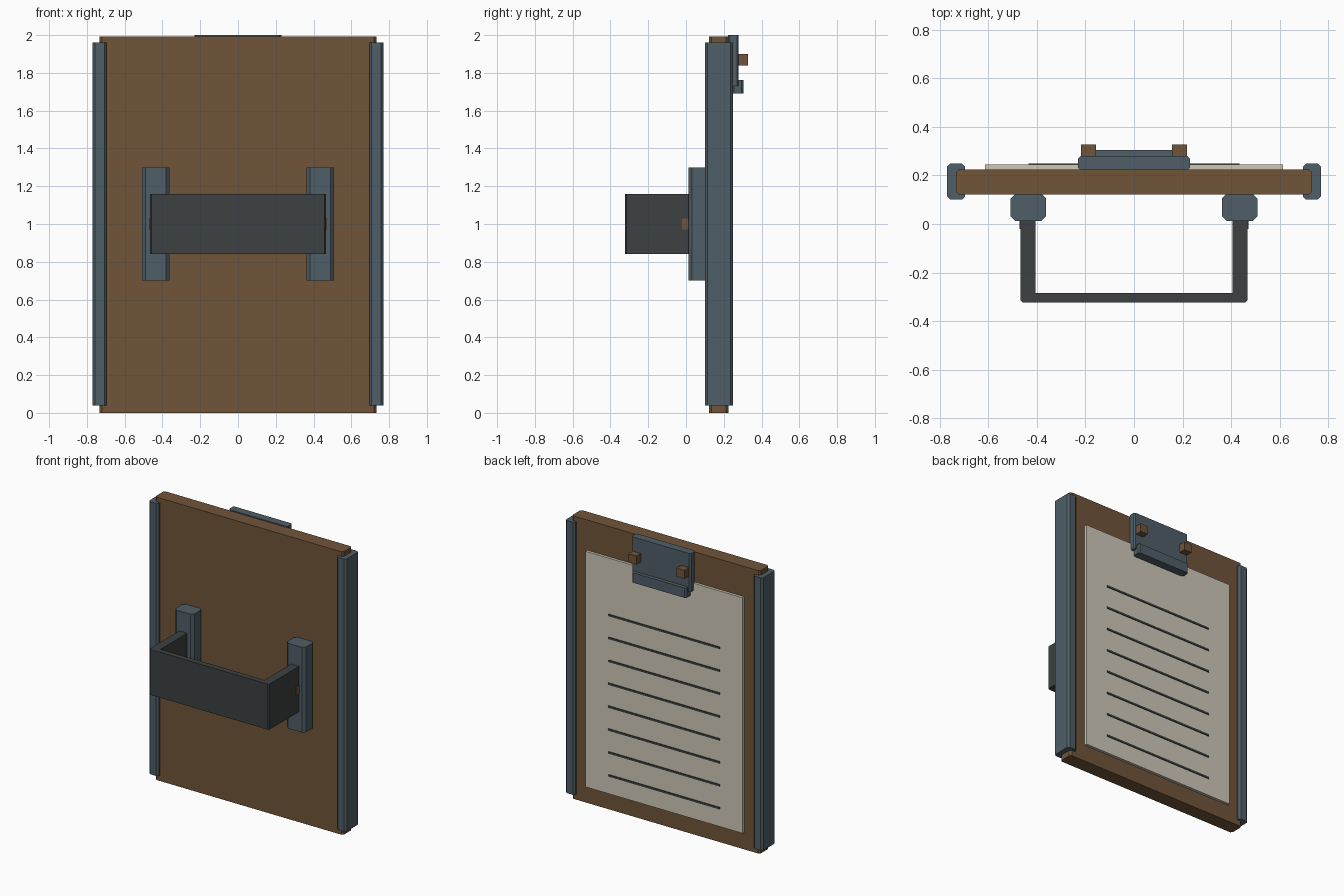
import bpy, bmesh

if "Cube" in bpy.data.objects:
    bpy.data.objects.remove(bpy.data.objects["Cube"])


def material(name, rgb):
    m = bpy.data.materials.new(name)
    m.diffuse_color = tuple((c / 255) ** 2.2 for c in rgb) + (1,)
    m.use_nodes = True
    m.node_tree.nodes["Principled BSDF"].inputs["Base Color"].default_value = m.diffuse_color
    return m


WOOD = material("brown wood", (112, 85, 60))
STEEL = material("blue grey metal", (80, 95, 103))
DARK = material("dark leather", (62, 67, 67))
PAPER = material("cream paper", (205, 199, 182))


def prism(name, outline, z0, z1, mat, chamfer=0.0, keep=()):
    """Extrude an xy outline upwards and chamfer its upright edges."""
    bm = bmesh.new()
    face = bm.faces.new([bm.verts.new((x, y, z0)) for x, y in outline])
    top = bmesh.ops.extrude_face_region(bm, geom=[face])["geom"]
    for v in top:
        if isinstance(v, bmesh.types.BMVert):
            v.co.z = z1
    if chamfer:
        upright = [e for e in bm.edges
                   if abs(e.verts[0].co.z - e.verts[1].co.z) > 1e-5
                   and not any(abs(e.verts[0].co.x - x) + abs(e.verts[0].co.y - y) < 1e-4
                               for x, y in keep)]
        bmesh.ops.bevel(bm, geom=upright, offset=chamfer, segments=1,
                        profile=0.5, affect='EDGES')
    bmesh.ops.recalc_face_normals(bm, faces=bm.faces)
    mesh = bpy.data.meshes.new(name)
    bm.to_mesh(mesh)
    bm.free()
    mesh.materials.append(mat)
    ob = bpy.data.objects.new(name, mesh)
    bpy.context.collection.objects.link(ob)
    return ob


def box(name, x0, x1, y0, y1, z0, z1, mat, chamfer=0.0):
    return prism(name, [(x0, y0), (x1, y0), (x1, y1), (x0, y1)], z0, z1, mat, chamfer)


# Board and side rails
box("board", -0.733, 0.733, 0.122, 0.225, 0, 1.993, WOOD, 0.012)
for side, s in (("left", -1), ("right", 1)):
    def pair(name, a, b, *rest):
        box(side + "_" + name, min(s * a, s * b), max(s * a, s * b), *rest)
    pair("rail", 0.695, 0.769, 0.10, 0.248, 0.04, 1.96, STEEL, 0.013)
    # Upright pad and peg where the strap joins
    pair("strap_pad", 0.362, 0.508, 0.013, 0.123, 0.70, 1.30, STEEL, 0.018)
    pair("strap_peg", 0.42, 0.471, -0.02, 0.02, 0.97, 1.03, WOOD)
    # Clip stud
    pair("clip_stud", 0.157, 0.218, 0.27, 0.328, 1.84, 1.90, WOOD)

# Arm strap, a square U in plan
inner = [(0.405, 0.02), (0.405, -0.283), (-0.405, -0.283), (-0.405, 0.02)]
prism("arm_strap", [(-0.467, 0.02), (-0.467, -0.323), (0.467, -0.323), (0.467, 0.02)] + inner,
      0.84, 1.16, DARK, 0.009, keep=inner + [(0.467, 0.02), (-0.467, 0.02)])

# Paper sheet with ruled lines
box("paper", -0.613, 0.613, 0.22, 0.244, 0.12, 1.78, PAPER)
for i in range(8):
    z = 0.25 + i * 0.1614
    box(f"ruled_line_{i + 1}", -0.434, 0.434, 0.242, 0.249, z - 0.007, z + 0.007, DARK)

# Clip plate and pressing lip
box("clip_plate", -0.23, 0.23, 0.222, 0.279, 1.73, 2.0, STEEL, 0.01)
box("clip_lip", -0.212, 0.212, 0.244, 0.304, 1.692, 1.762, STEEL, 0.01)
